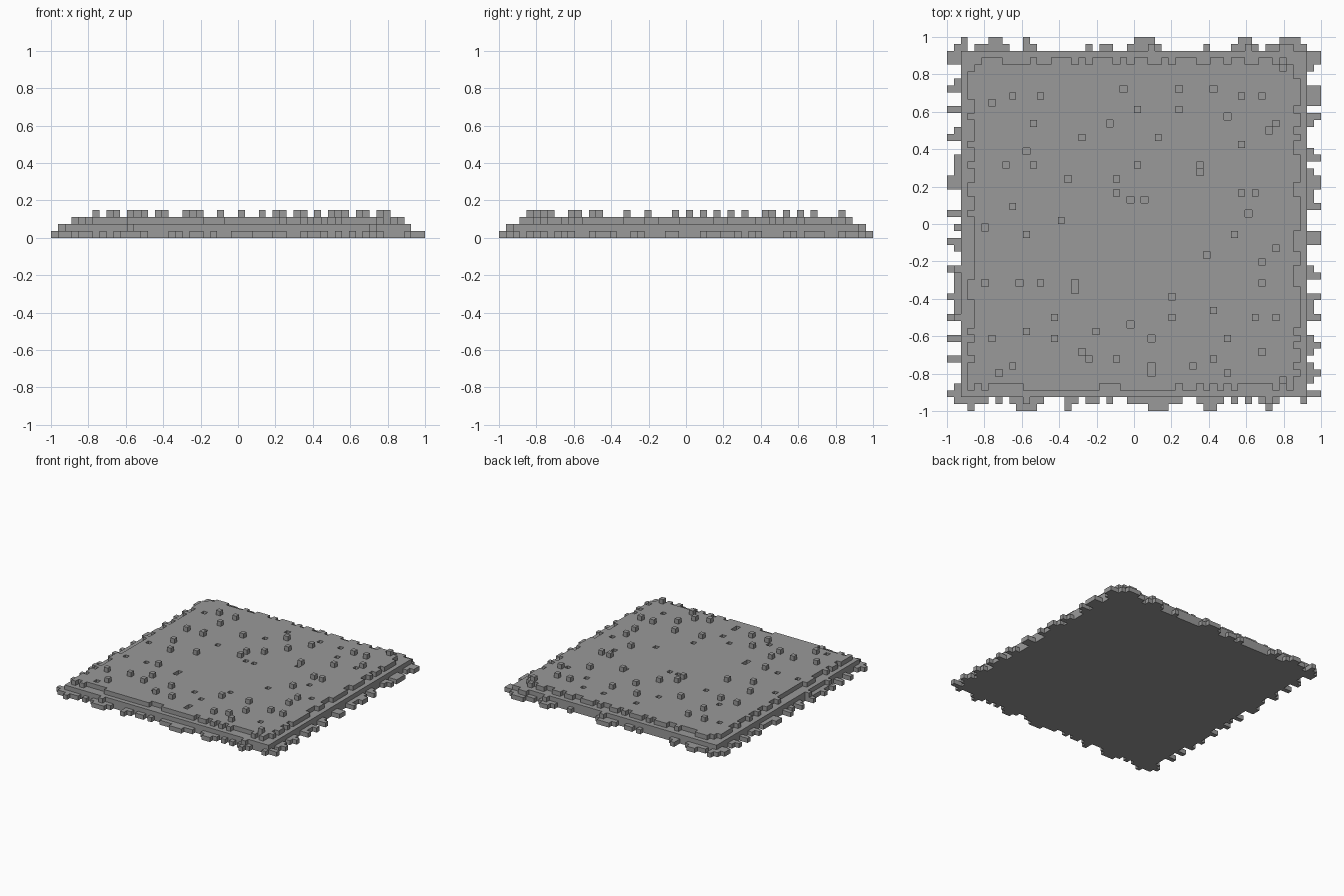
import bpy, bmesh, random

HALF = 27                 # cells from the centre to the outermost edge
CELL = 1 / HALF
random.seed(4)

if "Cube" in bpy.data.objects:
    bpy.data.objects.remove(bpy.data.objects["Cube"], do_unlink=True)

grey = bpy.data.materials.new("stone_grey")
grey.use_nodes = True
colour = (0.32, 0.32, 0.32, 1)
grey.diffuse_color = colour
grey.node_tree.nodes["Principled BSDF"].inputs["Base Color"].default_value = colour

# Raised blocks and sunken holes on the top, as row: columns
BUMPS = {
    22: [21], 18: [-18, -14, 15, 18], 16: [0, 6], 14: [-15, 20],
    12: [-8, 3], 11: [15], 8: [-19, -15, 0, 9], 6: [-3], 4: [-3, 15, 17],
    2: [-18], 0: [-11], -2: [-16, 14], -6: [18], -9: [-14, 18],
    -13: [11], -14: [-12, 5, 17, 20], -16: [-16, -6], -17: [-21, -12, 13],
    -20: [-7, -3, 11], -21: [-18, 8], -22: [13], -23: [21],
}
HOLES = {
    19: [-2, 6, 11], 17: [-21], 15: [13], 14: [-4], 13: [19], 10: [-16],
    7: [9], 6: [-10], 3: [-1, 1], 1: [16], -1: [-22], -4: [20], -5: [10],
    -9: [-22, -17, -9], -10: [-9], -11: [5], -15: [-1], -17: [2],
    -19: [-8, 18], -21: [2], -22: [-20, 2],
}

# Places along each side where the bottom course sticks out furthest
LONG_TEETH = {
    "back": [-25, -21, -20, -16, 0, 1, 2, 15, 16, 21, 22, 23],
    "front": [-24, -17, -16, -15, -10, 2, 3, 4, 10, 11, 19],
    "right": [24, 23, 19, 16, 12, 6, 5, 1, -3, -7, -11, -14, -17, -20, -25],
    "left": [24, 23, 19, 18, 17, 15, 9, 6, 5, 2, -2, -3, -8, -11, -14, -18, -22, -25],
}


def ragged_side(teeth):
    """Reach of the three courses at each cell along one side."""
    reach = {}
    step = False
    for t in range(-HALF, HALF):
        near = t in teeth or t - 1 in teeth or t + 1 in teeth
        low = 25 + (random.random() < (0.6 if near else 0.3))
        if t in teeth:
            low = HALF
        mid = 25 + (low == HALF and random.random() < 0.15)
        if random.random() < 0.5:
            step = not step
        reach[t] = (low, mid, 24 if step else 23)
    return reach


sides = {name: ragged_side(teeth) for name, teeth in LONG_TEETH.items()}


def height(i, j):
    """Number of courses stacked on a cell."""
    if not (-HALF <= i < HALF and -HALF <= j < HALF):
        return 0
    ring_x, ring_y = (i + 1 if i >= 0 else -i), (j + 1 if j >= 0 else -j)
    reach_x = sides["left" if i >= 0 else "right"][j]
    reach_y = sides["back" if j >= 0 else "front"][i]
    count = sum(ring_x <= a and ring_y <= b for a, b in zip(reach_x, reach_y))
    return count - (i in HOLES.get(j, []))


def add_quad(bm, corners):
    bm.faces.new([bm.verts.new([c * CELL for c in p]) for p in corners])


def finish(bm, name):
    bmesh.ops.remove_doubles(bm, verts=bm.verts, dist=CELL / 100)
    mesh = bpy.data.meshes.new(name)
    bm.to_mesh(mesh)
    bm.free()
    mesh.materials.append(grey)
    bpy.context.collection.objects.link(bpy.data.objects.new(name, mesh))


# Stepped slab: top, bottom and exposed walls of every cell
bm = bmesh.new()
for i in range(-HALF, HALF):
    for j in range(-HALF, HALF):
        h = height(i, j)
        if h == 0:
            continue
        ring = [(i, j), (i + 1, j), (i + 1, j + 1), (i, j + 1)]
        add_quad(bm, [(x, y, h) for x, y in ring])
        add_quad(bm, [(x, y, 0) for x, y in reversed(ring)])
        neighbours = [(i, j - 1), (i + 1, j), (i, j + 1), (i - 1, j)]
        for k, cell in enumerate(neighbours):
            a, b = ring[k], ring[(k + 1) % 4]
            for z in range(height(*cell), h):
                add_quad(bm, [(*a, z), (*b, z), (*b, z + 1), (*a, z + 1)])
finish(bm, "stepped_slab")

# Single blocks standing on the slab
bm = bmesh.new()
for j, columns in BUMPS.items():
    for i in columns:
        made = bmesh.ops.create_cube(bm, size=CELL)
        centre = [(c + 0.5) * CELL for c in (i, j, 3)]
        bmesh.ops.translate(bm, verts=made["verts"], vec=centre)
finish(bm, "raised_blocks")
